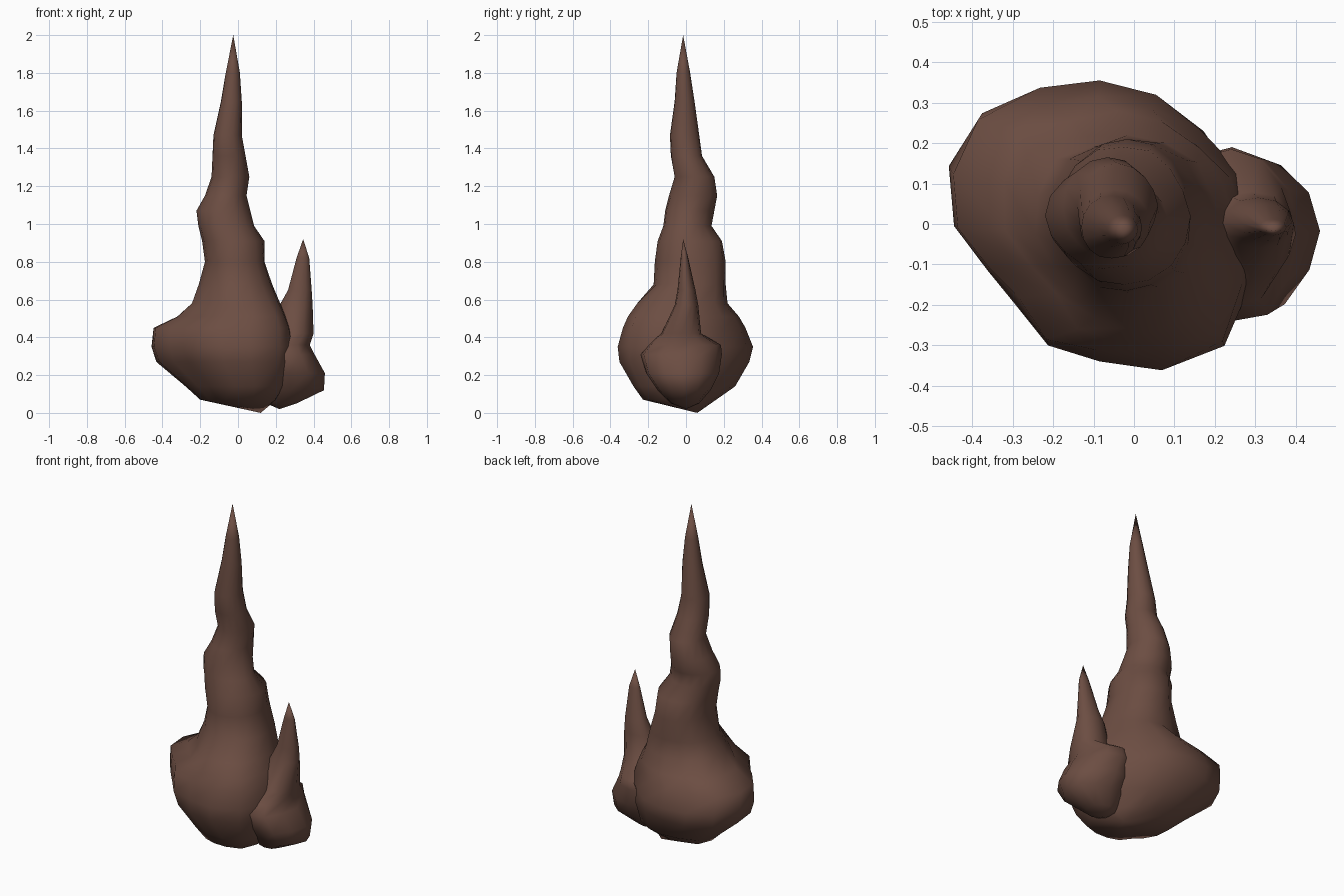
import bpy, bmesh, math
from mathutils import Vector, noise

old = bpy.data.objects.get("Cube")
if old:
    bpy.data.objects.remove(old, do_unlink=True)

# Single flat rock colour
rock = bpy.data.materials.new("brown_rock")
rock.use_nodes = True
rock.diffuse_color = (0.15, 0.075, 0.055, 1)
shader = rock.node_tree.nodes["Principled BSDF"]
shader.inputs["Base Color"].default_value = rock.diffuse_color
shader.inputs["Roughness"].default_value = 0.9


def spire(name, rings, bottom, tip, outline, rough):
    """Loft lumpy rings given as (height, left, right, front, back) limits.
    The outline scales the foot's radius around the axis, fading out upwards."""
    bm = bmesh.new()
    sides = len(outline)
    loops = []
    for z, x0, x1, y0, y1 in rings:
        cx, cy = (x0 + x1) / 2, (y0 + y1) / 2
        rx, ry = (x1 - x0) / 2, (y1 - y0) / 2
        fade = max(0, min(1, (0.75 - z) * 4))
        loop = []
        for i, swell in enumerate(outline):
            a = math.tau * i / sides
            offset = Vector((rx * math.cos(a), ry * math.sin(a), 0))
            spot = Vector((cx, cy, z))
            lump = rough * abs(math.sin(2 * a)) * noise.noise((spot + offset) * 6)
            loop.append(bm.verts.new(spot + offset * (1 + fade * (swell - 1) + lump)))
        loops.append(loop)
    for low, high in zip(loops, loops[1:]):
        for i in range(sides):
            j = (i + 1) % sides
            bm.faces.new((low[i], low[j], high[j], high[i]))
    base, top = bm.verts.new(bottom), bm.verts.new(tip)
    for i in range(sides):
        j = (i + 1) % sides
        bm.faces.new((base, loops[0][j], loops[0][i]))
        bm.faces.new((top, loops[-1][i], loops[-1][j]))
    bmesh.ops.recalc_face_normals(bm, faces=bm.faces)
    mesh = bpy.data.meshes.new(name)
    bm.to_mesh(mesh)
    bm.free()
    mesh.materials.append(rock)
    obj = bpy.data.objects.new(name, mesh)
    bpy.context.collection.objects.link(obj)
    bpy.ops.object.select_all(action="DESELECT")
    obj.select_set(True)
    bpy.context.view_layer.objects.active = obj
    bpy.ops.object.shade_smooth_by_angle(angle=math.radians(60))


# Tall main stalagmite with a bulbous foot
main_rings = [
    (0.07, -0.20, 0.20, -0.24, 0.16),
    (0.14, -0.28, 0.25, -0.29, 0.26),
    (0.27, -0.43, 0.28, -0.36, 0.335),
    (0.35, -0.46, 0.29, -0.365, 0.355),
    (0.45, -0.45, 0.27, -0.335, 0.315),
    (0.51, -0.33, 0.25, -0.31, 0.28),
    (0.58, -0.25, 0.22, -0.27, 0.22),
    (0.68, -0.21, 0.18, -0.175, 0.21),
    (0.80, -0.175, 0.14, -0.165, 0.21),
    (0.91, -0.19, 0.14, -0.15, 0.19),
    (0.99, -0.21, 0.085, -0.12, 0.135),
    (1.07, -0.22, 0.065, -0.11, 0.15),
    (1.15, -0.175, 0.045, -0.09, 0.165),
    (1.25, -0.14, 0.06, -0.06, 0.15),
    (1.36, -0.135, 0.04, -0.08, 0.085),
    (1.47, -0.13, 0.02, -0.085, 0.07),
    (1.65, -0.09, 0.02, -0.06, 0.045),
    (1.80, -0.065, 0.01, -0.05, 0.022),
]
main_outline = [1.02, 0.97, 0.98, 0.97, 1.0, 1.02, 1.15, 1.07,
                0.96, 0.8, 0.71, 0.88, 0.93, 1.04, 1.16, 1.09]
spire("main_stalagmite", main_rings, (0.12, 0.06, 0.0), (-0.025, -0.015, 2.0),
      main_outline, 0.1)

# Small spike growing against its left side
small_rings = [
    (0.05, 0.15, 0.31, -0.08, 0.07),
    (0.12, 0.10, 0.455, -0.15, 0.13),
    (0.21, 0.08, 0.46, -0.21, 0.175),
    (0.31, 0.08, 0.405, -0.24, 0.19),
    (0.36, 0.10, 0.38, -0.20, 0.185),
    (0.42, 0.18, 0.40, -0.13, 0.08),
    (0.57, 0.22, 0.395, -0.06, 0.065),
    (0.65, 0.265, 0.39, -0.045, 0.05),
    (0.82, 0.31, 0.377, -0.028, 0.012),
]
small_outline = [1.0, 1.0, 1.0, 1.0, 1.03, 1.0, 1.0, 1.0, 1.0, 1.0, 1.07, 0.98]
spire("small_stalagmite", small_rings, (0.22, 0.0, 0.02), (0.345, -0.015, 0.92),
      small_outline, 0.05)
